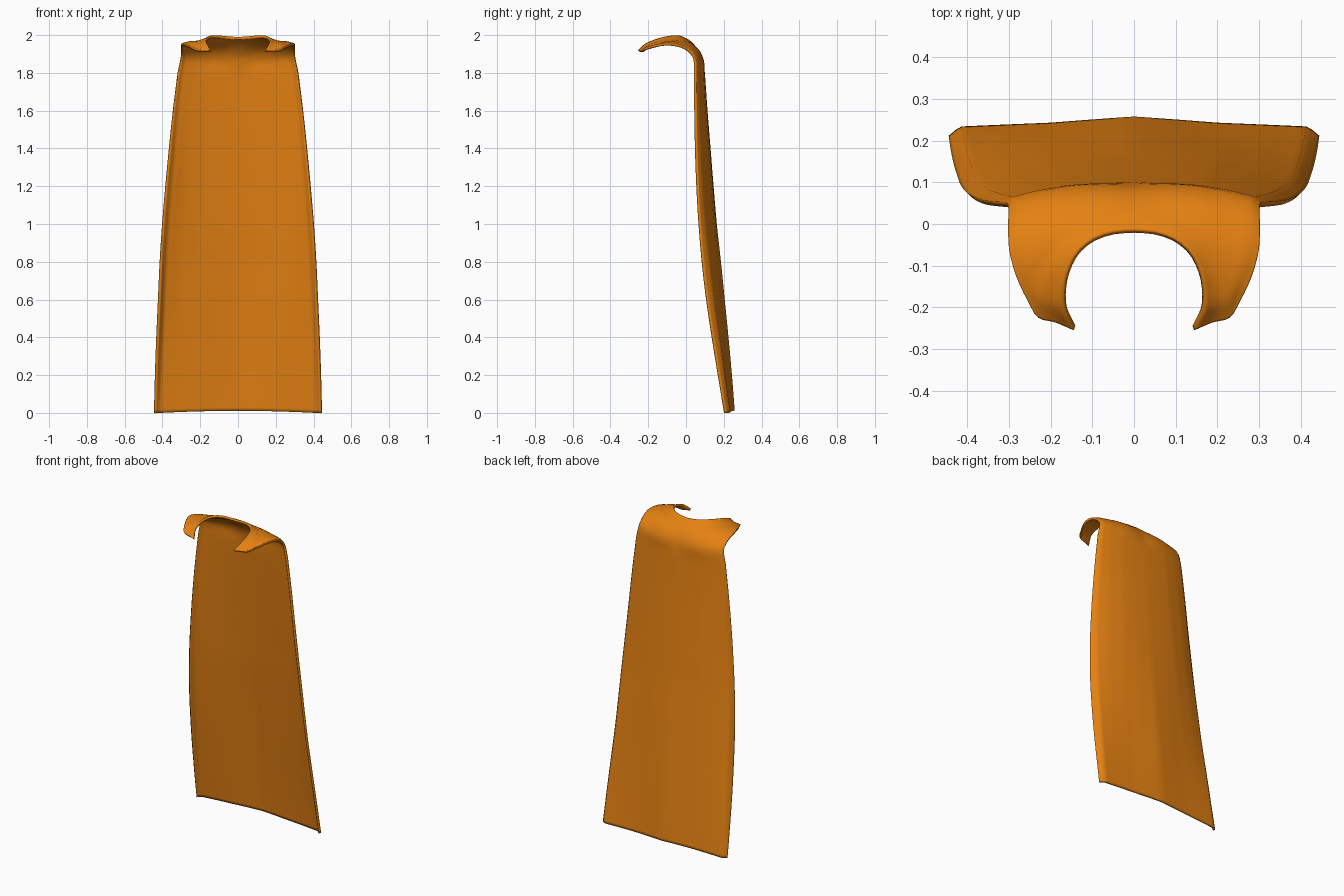
import bpy, bmesh
from mathutils import Vector

if "Cube" in bpy.data.objects:
    bpy.data.objects.remove(bpy.data.objects["Cube"])


def curve(pts, t):
    """Catmull-Rom sample of a point list, t in 0..1."""
    n = len(pts) - 1
    i = min(int(t * n), n - 1)
    f = t * n - i
    p1, p2 = Vector(pts[i]), Vector(pts[i + 1])
    p0 = Vector(pts[i - 1]) if i > 0 else 2 * p1 - p2
    p3 = Vector(pts[i + 2]) if i + 2 <= n else 2 * p2 - p1
    return 0.5 * (2 * p1 + (p2 - p0) * f + (2 * p0 - 5 * p1 + 4 * p2 - p3) * f * f
                  + (3 * p1 - p0 - 3 * p2 + p3) * f ** 3)


# Drape rows every 0.2 in height: half width, y of side edge, y of centre back
ROWS = [(.445, .212, .258), (.44, .178, .243), (.433, .145, .225), (.424, .115, .205),
        (.415, .092, .185), (.402, .076, .163), (.385, .065, .146), (.366, .058, .13),
        (.345, .055, .114), (.32, .053, .1)]
# Cross-section depth from centre to side edge, at the hem and higher up
HEM = [(0, 1), (.22, .85), (.45, .68), (.7, .58), (.94, .48), (1, 0)]
UPPER = [(0, 1), (.25, .96), (.5, .85), (.75, .6), (.93, .3), (1, 0)]
# Shoulder patch borders
CENTRE = [(0, .1, 1.8), (0, .085, 1.88), (0, .055, 1.935), (0, .02, 1.972), (0, -.015, 1.99)]
OUTER = [(.32, .053, 1.8), (.303, .048, 1.885), (.302, 0, 1.935), (.3, -.06, 1.955),
         (.283, -.125, 1.957), (.255, -.185, 1.943), (.23, -.225, 1.93),
         (.19, -.236, 1.921), (.145, -.255, 1.92)]
NECK = [(0, -.015, 1.99), (.05, -.018, 1.993), (.1, -.035, 1.998), (.14, -.07, 1.998),
        (.163, -.12, 1.99), (.17, -.17, 1.975), (.165, -.215, 1.955), (.145, -.255, 1.92)]


def depth(table, u):
    for (a, ya), (b, yb) in zip(table, table[1:]):
        if u <= b:
            return ya + (yb - ya) * (u - a) / (b - a)
    return 0


def drape(t, u):
    w, edge, back = curve(ROWS, t)
    k = min(1, t * 1.6)
    g = depth(HEM, u) * (1 - k) + depth(UPPER, u) * k
    lift = .012 * (1 - u * u) * max(0, 1 - 8 * t)
    return Vector((w * u, edge + (back - edge) * g, 1.8 * t + lift))


def shoulder(t, u):
    # Blended patch between the drape, centre line, outer edge and neckline
    low, high = drape(1, u), curve(NECK, u)
    left, right = curve(CENTRE, t), curve(OUTER, t)
    corners = ((1 - u) * (1 - t) * drape(1, 0) + u * (1 - t) * drape(1, 1)
               + (1 - u) * t * Vector(NECK[0]) + u * t * Vector(NECK[-1]))
    return (1 - t) * low + t * high + (1 - u) * left + u * right - corners


COLS, BODY, TOP = 20, 30, 24
us = [1 - (1 - i / COLS) ** 1.4 for i in range(COLS + 1)]
body_ts = [0, .01, .022] + [.022 + .978 * i / BODY for i in range(1, BODY + 1)]
half = [[drape(t, u) for u in us] for t in body_ts]
half += [[shoulder(i / TOP, u) for u in us] for i in range(1, TOP + 1)]

# Cape sheet, both halves
bm = bmesh.new()
grid = []
for row in half:
    right = [bm.verts.new(p) for p in row]
    mirrored = [bm.verts.new((-p.x, p.y, p.z)) for p in row[:0:-1]]
    grid.append(mirrored + right)
for a, b in zip(grid, grid[1:]):
    for j in range(len(a) - 1):
        bm.faces.new((a[j], b[j], b[j + 1], a[j + 1]))
for f in bm.faces:
    f.smooth = True
bm.normal_update()
bm.faces.ensure_lookup_table()
if bm.faces[COLS + 10 * 2 * COLS].normal.y < 0:
    bmesh.ops.reverse_faces(bm, faces=bm.faces[:])
mesh = bpy.data.meshes.new("cape")
bm.to_mesh(mesh)
bm.free()
cape = bpy.data.objects.new("cape", mesh)
bpy.context.collection.objects.link(cape)

# Cloth thickness
solid = cape.modifiers.new("cloth_thickness", 'SOLIDIFY')
solid.thickness = .014
solid.offset = -1

orange = bpy.data.materials.new("orange cloth")
orange.diffuse_color = (.78, .22, .006, 1)
orange.use_nodes = True
orange.node_tree.nodes["Principled BSDF"].inputs["Base Color"].default_value = orange.diffuse_color
mesh.materials.append(orange)
